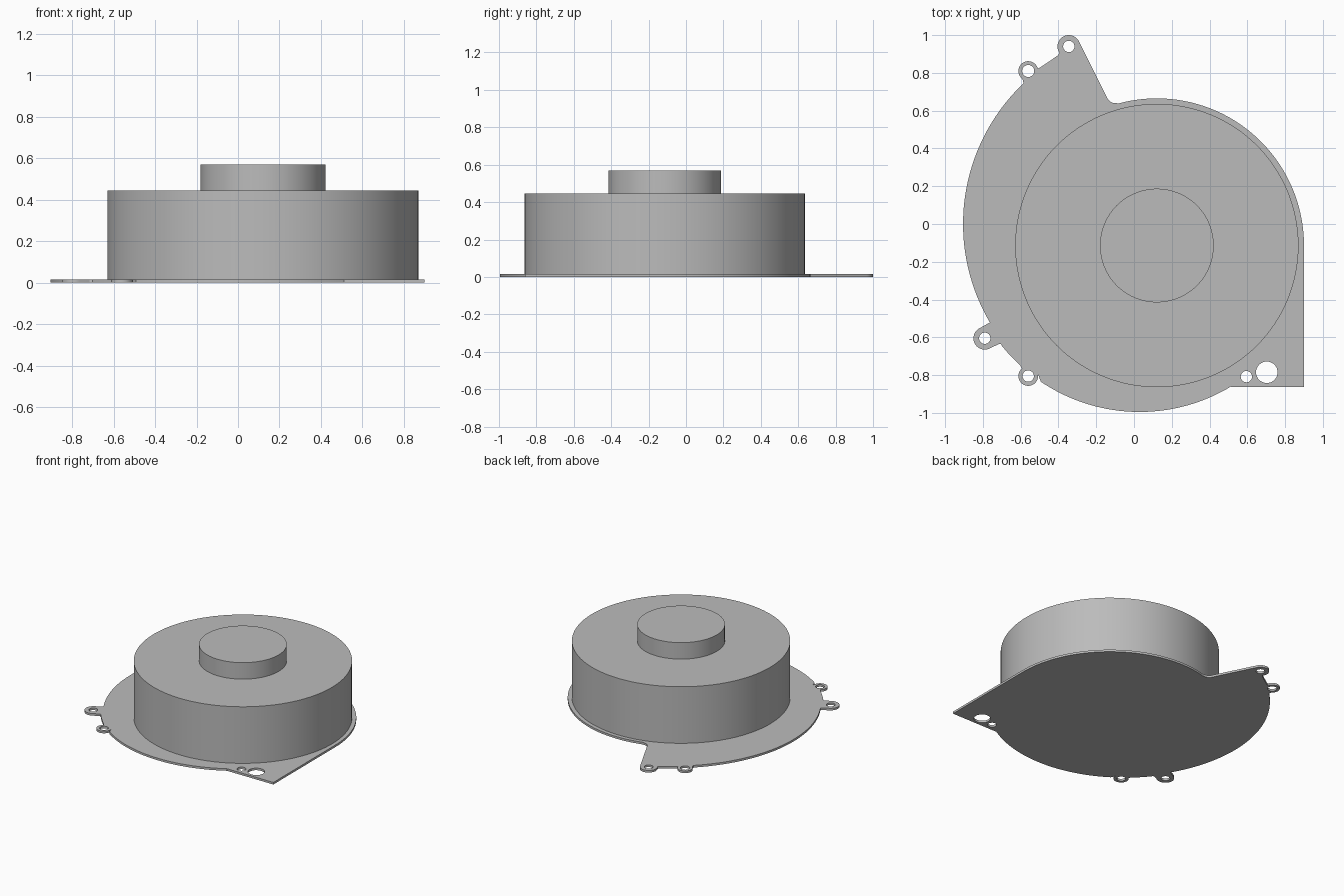
import bpy
from math import cos, sin, radians

cube = bpy.data.objects.get("Cube")
if cube:
    bpy.data.objects.remove(cube, do_unlink=True)

PLATE = 0.016
CENTRE = (0.121, -0.114)

grey = bpy.data.materials.new("housing grey")
grey.use_nodes = True
colour = (0.5, 0.5, 0.5, 1)
grey.diffuse_color = colour
grey.node_tree.nodes["Principled BSDF"].inputs["Base Color"].default_value = colour


def arc(cx, cy, r, start, end, steps=16):
    """Points on an arc, angles in degrees."""
    angles = [radians(start + (end - start) * i / steps) for i in range(steps + 1)]
    return [(cx + r * cos(a), cy + r * sin(a)) for a in angles]


def finish(obj, name):
    obj.name = name
    obj.data.materials.clear()
    obj.data.materials.append(grey)
    bpy.ops.object.select_all(action="DESELECT")
    obj.select_set(True)
    bpy.context.view_layer.objects.active = obj
    bpy.ops.object.shade_smooth_by_angle(angle=radians(30))


def drum(name, radius, bottom, top):
    bpy.ops.mesh.primitive_cylinder_add(
        vertices=128, radius=radius, depth=top - bottom,
        location=(*CENTRE, (bottom + top) / 2))
    finish(bpy.context.object, name)


# Plate outline, counterclockwise from the square corner
outline = [(0.9, -0.862)]
outline += arc(*CENTRE, 0.779, 0, 105, 64)               # rim beside the drum
outline += arc(-0.1, 0.685, 0.045, 270, 205, 8)          # inner fillet
outline += arc(-0.345, 0.94, 0.06, 24, 215, 24)          # rear lug
outline += [(-0.402, 0.893), (-0.492, 0.832), (-0.503, 0.825)]
outline += arc(-0.56, 0.81, 0.052, 15, 235, 24)          # second rear lug
outline += arc(0.122, 0, 1.027, 133.5, 210.5, 48)        # left sweep
outline += arc(-0.79, -0.605, 0.06, 118, 298, 24)        # front left lug
outline += [(-0.715, -0.635), (-0.7, -0.637)]
outline += arc(0.03, -0.06, 0.935, 218.5, 227.5, 8)      # short sweep between lugs
outline += arc(-0.56, -0.805, 0.052, 130, 375, 24)       # second front lug
outline += arc(0.03, -0.06, 0.935, 236, 301, 48)         # front sweep
outline += [(0.515, -0.862)]

holes = [(-0.345, 0.94, 0.03), (-0.56, 0.81, 0.032), (-0.79, -0.605, 0.03),
         (-0.56, -0.805, 0.03), (0.595, -0.808, 0.03), (0.703, -0.785, 0.057)]
loops = [outline] + [arc(x, y, r, 0, 360, 32)[:-1] for x, y, r in holes]

# Filled flat curve: inner loops become holes
curve = bpy.data.curves.new("mounting_plate", "CURVE")
curve.dimensions = "2D"
curve.fill_mode = "BOTH"
curve.extrude = PLATE / 2
for loop in loops:
    spline = curve.splines.new("POLY")
    spline.points.add(len(loop) - 1)
    for point, (x, y) in zip(spline.points, loop):
        point.co = (x, y, 0, 1)
    spline.use_cyclic_u = True
plate = bpy.data.objects.new("mounting_plate", curve)
plate.location.z = PLATE / 2
bpy.context.collection.objects.link(plate)
bpy.ops.object.select_all(action="DESELECT")
plate.select_set(True)
bpy.context.view_layer.objects.active = plate
bpy.ops.object.convert(target="MESH")
finish(bpy.context.object, "mounting_plate")

# Blower drum and raised hub
drum("blower_drum", 0.75, PLATE, 0.445)
drum("motor_hub", 0.301, 0.445, 0.57)
